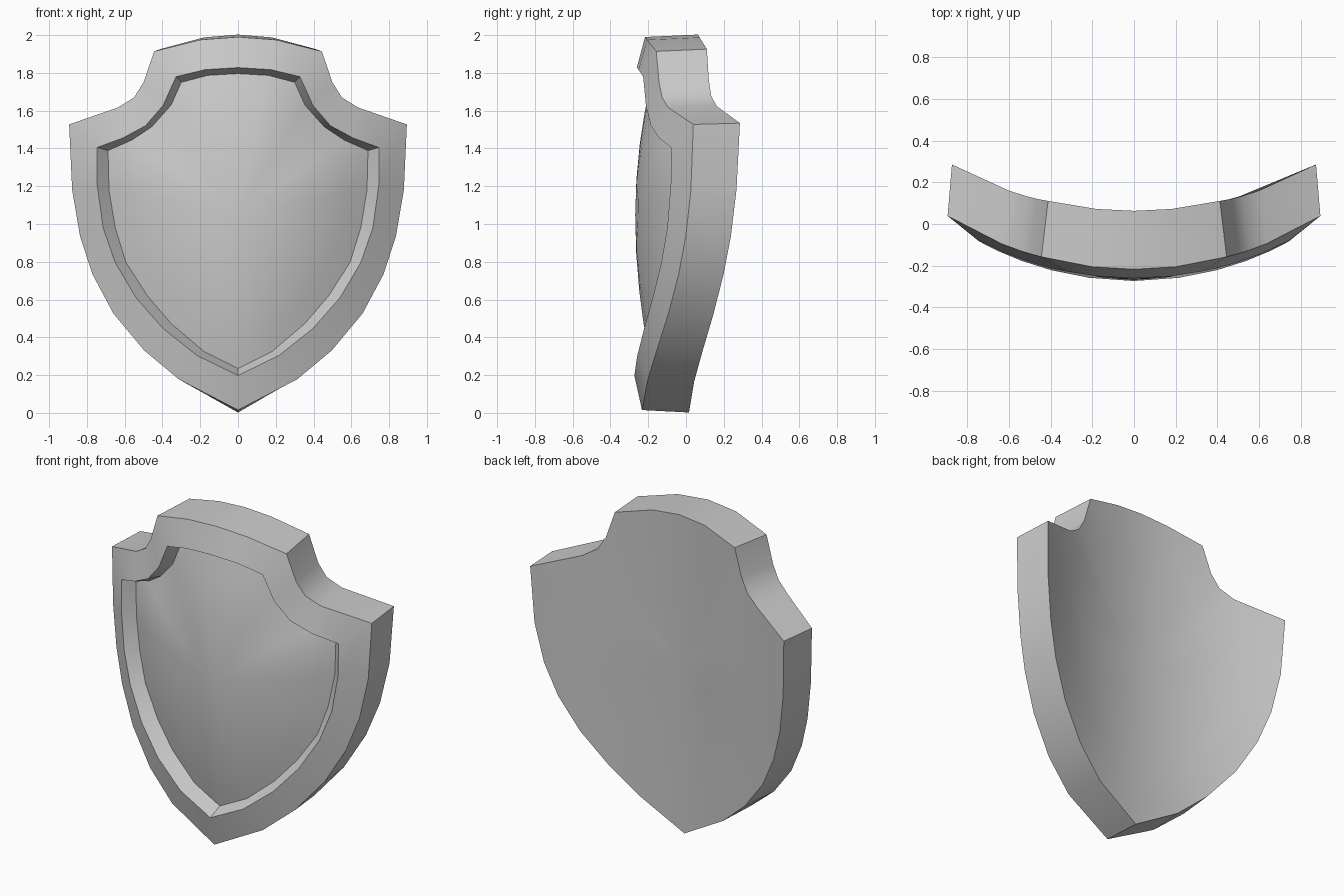
import bpy, bmesh, math

if "Cube" in bpy.data.objects:
    bpy.data.objects.remove(bpy.data.objects["Cube"])

# Half outlines (x, z) from the top centre down to the tip
OUTER = [(0, 1.99), (.2, 1.975), (.444, 1.914), (.5, 1.75), (.55, 1.67), (.635, 1.617),
         (.894, 1.527), (.878, 1.18), (.836, .934), (.77, .733), (.66, .527),
         (.497, .331), (.312, .177), (0, .015)]
INNER = [(0, 1.828), (.175, 1.817), (.328, 1.78), (.397, 1.627), (.49, 1.52), (.61, 1.455),
         (.746, 1.405), (.746, 1.21), (.714, .98), (.65, .796), (.54, .61),
         (.397, .447), (.217, .304), (0, .198)]
FLOOR = [(0, 1.796), (.16, 1.787), (.3, 1.75), (.354, 1.63), (.455, 1.516), (.56, 1.445),
         (.688, 1.389), (.683, 1.18), (.65, .98), (.593, .796), (.48, .62),
         (.354, .473), (.18, .325), (0, .235)]
CENTRE_Z = 1.05


def arc(x, radius):
    """Sagitta of the horizontal curvature at distance x from the middle."""
    return radius - math.sqrt(radius * radius - x * x)


def front_y(x, z):
    return -.233 + .008 * z + arc(x, 1.67)


def lip_y(x, z):
    return -.275 + .008 * z + arc(x, 1.6)


def floor_y(x, z):
    return -.18 + .003 * z + arc(x, 1.6)


def back_y(x, z):
    return .016 + .0235 * z + arc(x, 1.75)


def mirrored(half):
    """Full loop from a half outline."""
    return half + [(-x, z) for x, z in half[-2:0:-1]]


def ring(outline, depth, t=1.0, bulge=0.0):
    """Outline shrunk by t about the centre and laid on a curved surface."""
    points = []
    for x, z in outline:
        px, pz = x * t, CENTRE_Z + (z - CENTRE_Z) * t
        points.append((px, depth(px, pz) - bulge * (1 - t * t), pz))
    return points


def loft(name, rings, material, start=None, end=None):
    """Skin a series of equal loops, with optional fan points at either end."""
    bm = bmesh.new()
    loops = [[bm.verts.new(p) for p in r] for r in rings]
    n = len(loops[0])
    for a, b in zip(loops, loops[1:]):
        for i in range(n):
            j = (i + 1) % n
            bm.faces.new((a[i], b[i], b[j], a[j]))
    if start:
        tip = bm.verts.new(start)
        for i in range(n):
            bm.faces.new((tip, loops[0][i], loops[0][(i + 1) % n]))
    if end:
        tip = bm.verts.new(end)
        for i in range(n):
            bm.faces.new((loops[-1][i], tip, loops[-1][(i + 1) % n]))
    mesh = bpy.data.meshes.new(name)
    bm.to_mesh(mesh)
    bm.free()
    mesh.materials.append(material)
    obj = bpy.data.objects.new(name, mesh)
    bpy.context.collection.objects.link(obj)
    bpy.ops.object.select_all(action='DESELECT')
    obj.select_set(True)
    bpy.context.view_layer.objects.active = obj
    bpy.ops.object.shade_smooth_by_angle(angle=math.radians(30))
    return obj


grey = bpy.data.materials.new("plain_grey")
grey.use_nodes = True
colour = (.6, .6, .6, 1)
grey.diffuse_color = colour
grey.node_tree.nodes["Principled BSDF"].inputs["Base Color"].default_value = colour

outer, inner, floor = mirrored(OUTER), mirrored(INNER), mirrored(FLOOR)

# The back outline narrows slightly, as the thickness follows the curve
back = [(x * (1 - .12 * (1 - .9 * abs(x))), z + .013 * (z - 1)) for x, z in outer]

# Frame: hollow back, outer walls, raised rim and bevelled inner wall
frame_rings = [ring(back, back_y, t) for t in (.25, .5, .75, 1)]
frame_rings += [ring(outer, front_y), ring(inner, lip_y), ring(floor, floor_y)]
loft("shield_frame", frame_rings, grey, start=(0, back_y(0, CENTRE_Z), CENTRE_Z))

# Domed panel set inside the rim
BULGE = .092
panel_rings = [ring(floor, floor_y, t, BULGE) for t in (1, .85, .7, .5, .25)]
loft("shield_panel", panel_rings, grey,
     end=(0, floor_y(0, CENTRE_Z) - BULGE, CENTRE_Z))
